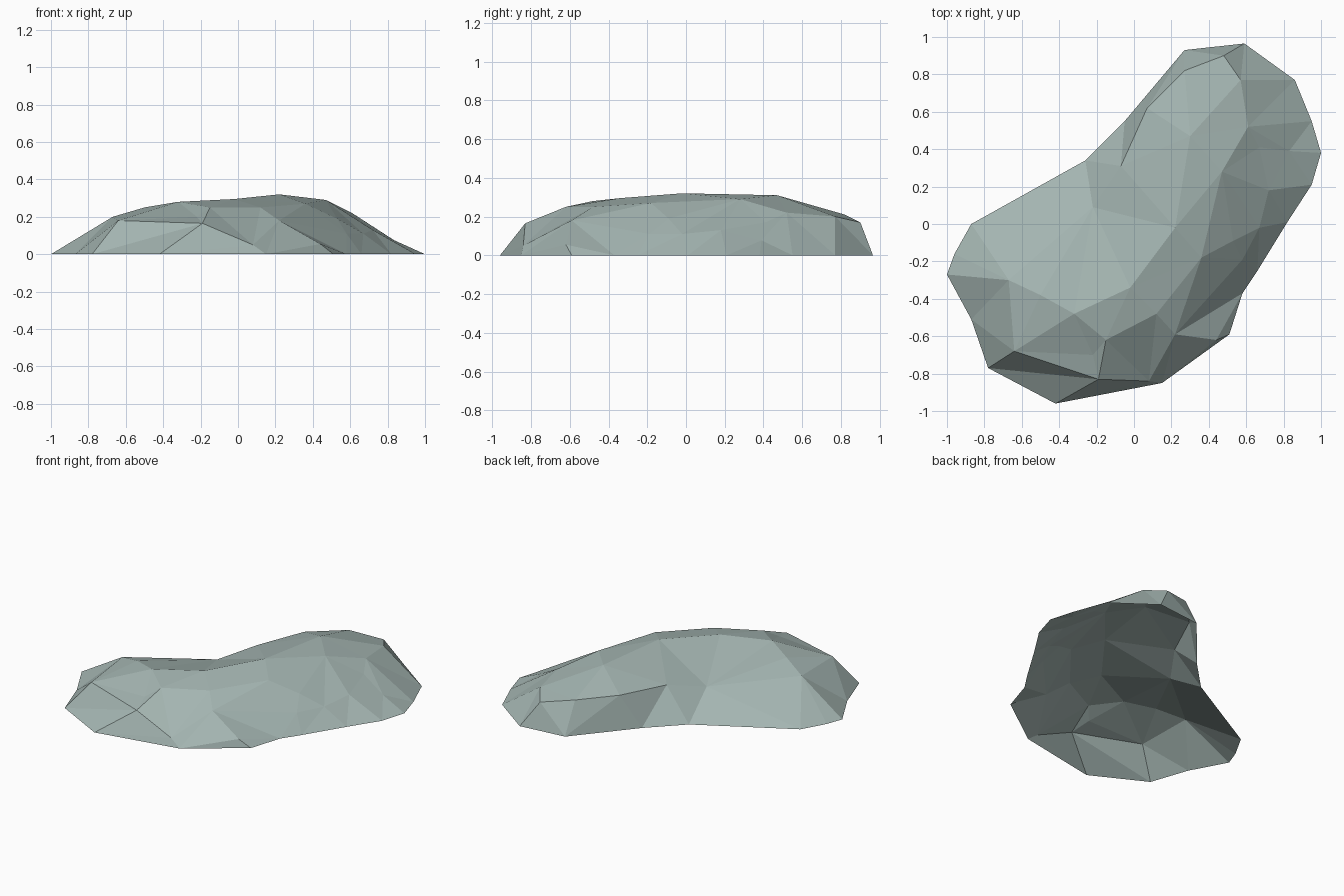
import bpy, bmesh
from mathutils import Vector
from mathutils.geometry import delaunay_2d_cdt

if "Cube" in bpy.data.objects:
    bpy.data.objects.remove(bpy.data.objects["Cube"])

# ground outline of the mound, counter-clockwise
outline = [(-1, -.27), (-.87, -.51), (-.78, -.77), (-.42, -.96), (.15, -.85),
           (.51, -.59), (.58, -.37), (.66, -.25), (.82, .01), (.95, .21),
           (1, .38), (.95, .55), (.86, .77), (.59, .965), (.27, .93),
           (-.05, .55), (-.26, .34), (-.87, 0), (-.96, -.16)]

# facet corners: steep rim, shoulder and crown
peaks = [(.27, .82, .21), (.48, .90, .17), (.07, .62, .22), (-.07, .31, .21),
         (.57, .77, .20), (.61, .52, .22), (.67, .41, .17), (.83, .39, .077),
         (.72, .18, .13), (.67, -.02, .11), (.58, -.19, .11), (.44, -.62, .055),
         (.22, -.59, .18), (.08, -.84, .05), (-.19, -.83, .165), (-.22, -.70, .20),
         (-.64, -.68, .18), (-.67, -.30, .20), (-.50, -.38, .25), (-.15, -.62, .25),
         (-.32, -.48, .28), (.12, -.48, .25), (-.02, -.34, .295), (.36, -.18, .27),
         (.53, -.09, .19), (.47, .28, .29), (.22, -.02, .32), (.30, .47, .31),
         (-.22, .09, .155)]

points = [Vector((x, y, 0)) for x, y in outline] + [Vector(p) for p in peaks]
n = len(outline)
# rim plus the hard creases along the back and the front
creases = [(n + 2, n), (n + 2, n + 3), (n, n + 1), (n + 15, n + 16), (2, n + 14),
           (n + 12, n + 23), (n + 23, n + 25), (n + 12, n + 10)]
edges = [(i, (i + 1) % n) for i in range(n)] + creases
co, _, faces, orig, _, _ = delaunay_2d_cdt([p.xy for p in points], edges, [], 1, 1e-5)

# open faceted rock shell
bm = bmesh.new()
verts = [bm.verts.new((c.x, c.y, points[o[0]].z if o else 0)) for c, o in zip(co, orig)]
for f in faces:
    bm.faces.new([verts[i] for i in f])
for f in bm.faces:
    f.normal_update()
    if f.normal.z < 0:
        f.normal_flip()
mesh = bpy.data.meshes.new("rock_mound")
bm.to_mesh(mesh)
bm.free()

# grey-green stone
mat = bpy.data.materials.new("grey_green_stone")
mat.diffuse_color = (.37, .46, .44, 1)
mat.use_nodes = True
mat.node_tree.nodes["Principled BSDF"].inputs["Base Color"].default_value = mat.diffuse_color
mesh.materials.append(mat)
bpy.context.collection.objects.link(bpy.data.objects.new("rock_mound", mesh))
